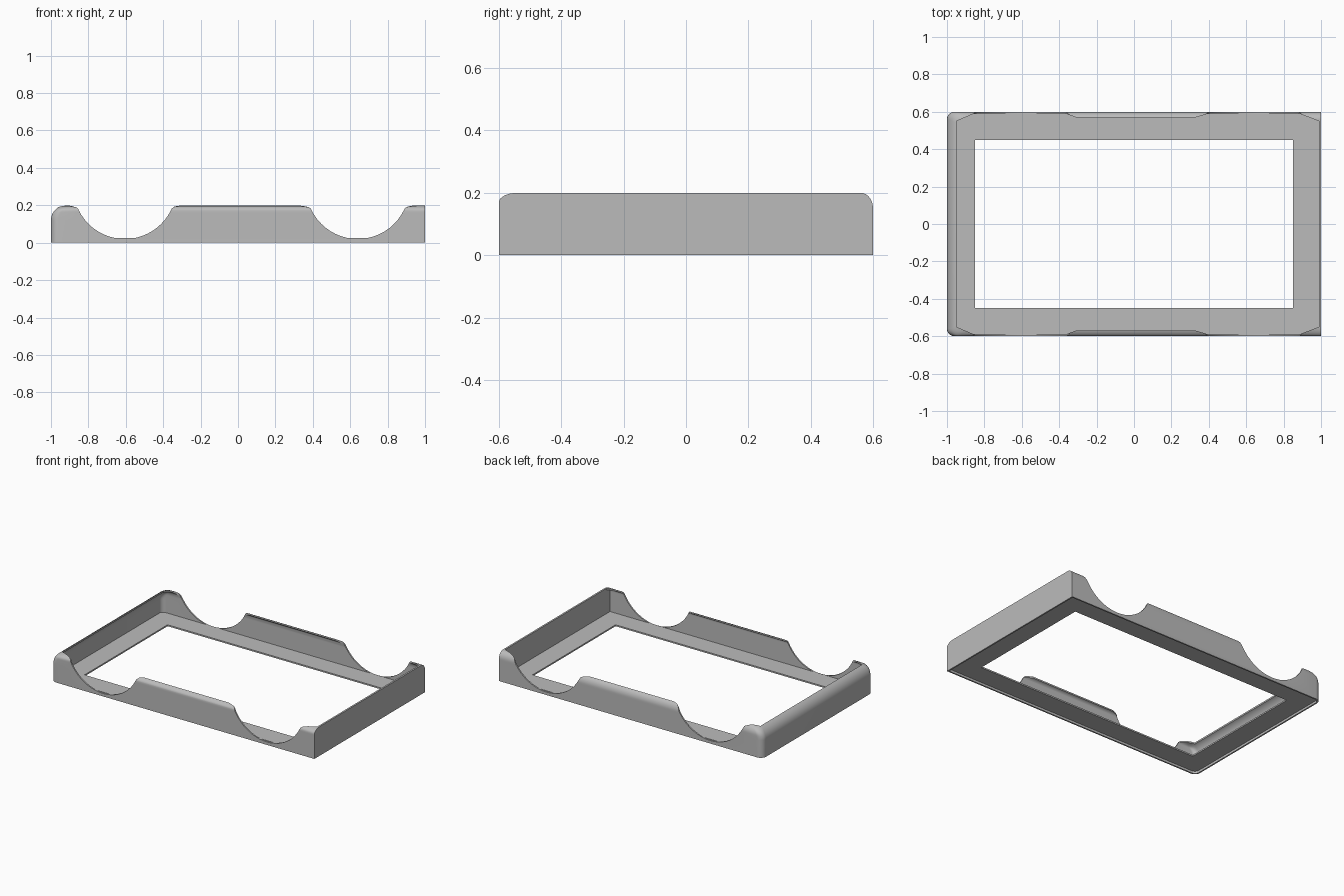
import bpy, bmesh, math
from math import sqrt, sin, cos, pi

cube = bpy.data.objects.get("Cube")
if cube:
    bpy.data.objects.remove(cube, do_unlink=True)

grey = bpy.data.materials.new("plain grey")
grey.use_nodes = True
grey.diffuse_color = (0.5, 0.5, 0.5, 1)
grey.node_tree.nodes["Principled BSDF"].inputs["Base Color"].default_value = (0.5, 0.5, 0.5, 1)

HX, HY, HEIGHT, WALL = 1.0, 0.6, 0.2, 0.01


def loft(name, rings):
    """Closed solid through rings of equal point count."""
    bm = bmesh.new()
    loops = [[bm.verts.new(p) for p in ring] for ring in rings]
    n = len(loops[0])
    for a, b in zip(loops, loops[1:]):
        for i in range(n):
            j = (i + 1) % n
            bm.faces.new((a[i], a[j], b[j], b[i]))
    bm.faces.new(loops[0][::-1])
    bm.faces.new(loops[-1])
    bmesh.ops.recalc_face_normals(bm, faces=bm.faces)
    mesh = bpy.data.meshes.new(name)
    bm.to_mesh(mesh)
    bm.free()
    obj = bpy.data.objects.new(name, mesh)
    bpy.context.collection.objects.link(obj)
    mesh.materials.append(grey)
    return obj


def section(z, left, front, back, right, radius):
    """Plan outline with rounded corners on the -x side only."""
    x0, x1, y0, y1 = -HX + left, HX - right, -HY + front, HY - back
    pts = [(x1, y0, z), (x1, y1, z)]
    for cy, start in ((y1 - radius, pi / 2), (y0 + radius, pi)):
        for k in range(7):
            a = start + k * pi / 12
            pts.append((x0 + radius + radius * cos(a), cy + radius * sin(a), z))
    return pts


def round_over(z, top, width, height):
    """How far a wall has curled inward at height z."""
    t = max(0, min(1, (z - top + height) / height))
    return width * (1 - sqrt(1 - t * t))


def shell_body(name, off, bottom):
    top = HEIGHT - off
    rings = []
    heights = [bottom] + [top - 0.08 * (1 - sin(k * pi / 28)) for k in range(15)]
    for z in heights:
        rings.append(section(z,
                             off + round_over(z, top, 0.08 - off, 0.08 - off),
                             off + round_over(z, top, 0.06 - off, 0.03 - off),
                             off + round_over(z, top, 0.04 - off, 0.05 - off),
                             off, 0.04 - off))
    return loft(name, rings)


def cut(target, cutter):
    cutter.hide_render = True
    mod = target.modifiers.new("cut", "BOOLEAN")
    mod.operation = "DIFFERENCE"
    mod.solver = "EXACT"
    mod.object = cutter
    bpy.context.view_layer.objects.active = target
    bpy.ops.object.modifier_apply(modifier=mod.name)
    bpy.data.objects.remove(cutter, do_unlink=True)


def prism(name, outline, z0, z1):
    return loft(name, [[(x, y, z) for x, y in outline] for z in (z0, z1)])


# Hollow wall with curled upper edges
wall = shell_body("outer_wall", 0, 0)
cut(wall, shell_body("hollow_cutter", WALL, -0.05))

# Open top, leaving lips at the corners and in the middle of the long sides
half = [(-0.95, 0.55), (-0.86, 0.588), (-0.36, 0.588), (-0.31, 0.57),
        (0.33, 0.57), (0.39, 0.588), (0.89, 0.588), (0.988, 0.55)]
outline = half + [(x, -y) for x, y in reversed(half)]
cut(wall, prism("opening_cutter", outline, 0.1, 0.3))

# Round scoops through both long walls, flared at the top
R = 0.275
for cx in (-0.605, 0.64):
    right = [(R * sin(k * pi / 28), 0.02 + R * (1 - cos(k * pi / 28))) for k in range(11)]
    right += [(0.25, 0.182), (0.265, 0.193), (0.29, 0.2), (0.29, 0.3)]
    profile = [(-x, z) for x, z in reversed(right[1:])] + right
    cut(wall, loft("scoop_cutter", [[(cx + x, y, z) for x, z in profile] for y in (-1, 1)]))

# Thin floor frame with a rectangular window
floor = loft("floor_frame", [section(z, 0.008, 0.008, 0.008, 0.008, 0.032) for z in (0.015, 0.025)])
window = [(-0.85, -0.45), (0.85, -0.45), (0.85, 0.45), (-0.85, 0.45)]
cut(floor, prism("window_cutter", window, -0.1, 0.1))

for obj in (wall, floor):
    bpy.ops.object.select_all(action="DESELECT")
    obj.select_set(True)
    bpy.context.view_layer.objects.active = obj
    bpy.ops.object.shade_smooth_by_angle(angle=math.radians(30))
